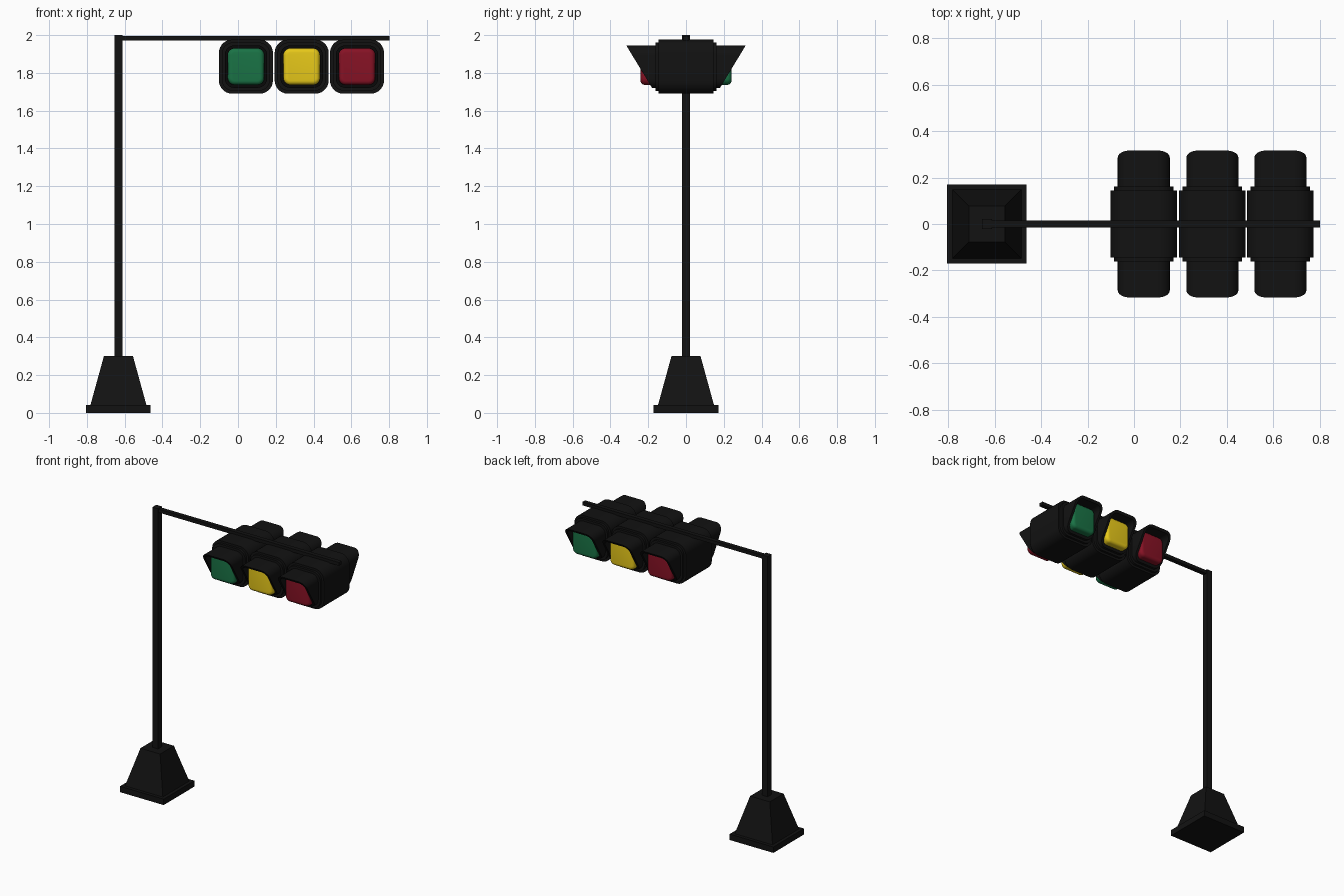
import bpy, bmesh, math

if "Cube" in bpy.data.objects:
    bpy.data.objects.remove(bpy.data.objects["Cube"])

def material(name, rgb):
    m = bpy.data.materials.new(name)
    m.diffuse_color = (*rgb, 1)
    m.use_nodes = True
    m.node_tree.nodes["Principled BSDF"].inputs["Base Color"].default_value = m.diffuse_color
    return m

BLACK = material("black", (0.006, 0.006, 0.006))
GREEN = material("green", (0.01, 0.17, 0.06))
YELLOW = material("yellow", (0.8, 0.58, 0.01))
RED = material("red", (0.24, 0.006, 0.018))
HEAD_Z = 1.833

def finish(bm, name, mat, smooth=True):
    bmesh.ops.recalc_face_normals(bm, faces=bm.faces)
    me = bpy.data.meshes.new(name)
    bm.to_mesh(me)
    bm.free()
    ob = bpy.data.objects.new(name, me)
    bpy.context.collection.objects.link(ob)
    me.materials.append(mat)
    if smooth:
        bpy.ops.object.select_all(action='DESELECT')
        ob.select_set(True)
        bpy.context.view_layer.objects.active = ob
        bpy.ops.object.shade_smooth_by_angle(angle=math.radians(35))

def rounded_square(half, r, n=7):
    pts = []
    for q, (sx, sz) in enumerate(((1, 1), (-1, 1), (-1, -1), (1, -1))):
        for i in range(n + 1):
            a = (q + i / n) * math.pi / 2
            pts.append((sx * (half - r) + r * math.cos(a), sz * (half - r) + r * math.sin(a)))
    return pts

def loft(name, mat, cx, rings, closed=False):
    """rings: (half size, corner radius, y or function of local z)"""
    bm = bmesh.new()
    loops = []
    for half, r, y in rings:
        loops.append([bm.verts.new((cx + x, y(z) if callable(y) else y, HEAD_Z + z))
                      for x, z in rounded_square(half, r)])
    pairs = list(zip(loops, loops[1:]))
    if closed:
        pairs.append((loops[-1], loops[0]))
    for a, b in pairs:
        for i in range(len(a)):
            j = (i + 1) % len(a)
            bm.faces.new((a[i], a[j], b[j], b[i]))
    if not closed:
        bm.faces.new(loops[0])
        bm.faces.new(loops[-1])
    finish(bm, name, mat)

def taper(name, x, z0, z1, half0, half1):
    bm = bmesh.new()
    lo, hi = [[bm.verts.new((x + sx * h, sy * h, z)) for sx, sy in ((1, 1), (-1, 1), (-1, -1), (1, -1))]
              for h, z in ((half0, z0), (half1, z1))]
    bm.faces.new(lo)
    bm.faces.new(hi)
    for i in range(4):
        j = (i + 1) % 4
        bm.faces.new((lo[i], lo[j], hi[j], hi[i]))
    finish(bm, name, BLACK, False)

# Base, pole and arm
PX = -0.633
taper("base_plate", PX, 0, 0.042, 0.171, 0.171)
taper("base_taper", PX, 0.042, 0.3, 0.148, 0.077)
taper("pole", PX, 0.3, 2.0, 0.022, 0.022)
bm = bmesh.new()
bmesh.ops.create_cube(bm, size=1)
for v in bm.verts:
    v.co = (0.091 + v.co.x * 1.42, v.co.y * 0.03, 1.983 + v.co.z * 0.024)
finish(bm, "arm", BLACK, False)

# Signal heads: housing, stepped faces, and a visor and lens on both sides
lens_order = [("green", GREEN), ("yellow", YELLOW), ("red", RED)]
for k, cx in enumerate((0.042, 0.337, 0.630)):
    loft(f"housing_{k}", BLACK, cx, [(0.143, 0.07, -0.145), (0.143, 0.07, 0.145)])
    loft(f"housing_step_{k}", BLACK, cx, [(0.128, 0.06, -0.162), (0.128, 0.06, 0.162)])
    for side, s in (("front", -1), ("back", 1)):
        rim = lambda z, s=s: s * (0.248 + z * 0.607)
        loft(f"visor_{side}_{k}", BLACK, cx,
             [(0.112, 0.05, s * 0.15), (0.112, 0.05, rim),
              (0.096, 0.036, rim), (0.096, 0.036, s * 0.15)], closed=True)
        color, mat = lens_order[k if s < 0 else 2 - k]
        rings = [(0.0965, 0.036, s * 0.155)]
        for i in range(6):
            a = i / 5 * math.pi / 2
            inset = 0.022 * (1 - math.cos(a))
            rings.append((0.0965 - inset, 0.036 - inset, s * (0.219 + 0.022 * math.sin(a))))
        loft(f"{color}_lens_{side}", mat, cx, rings)
